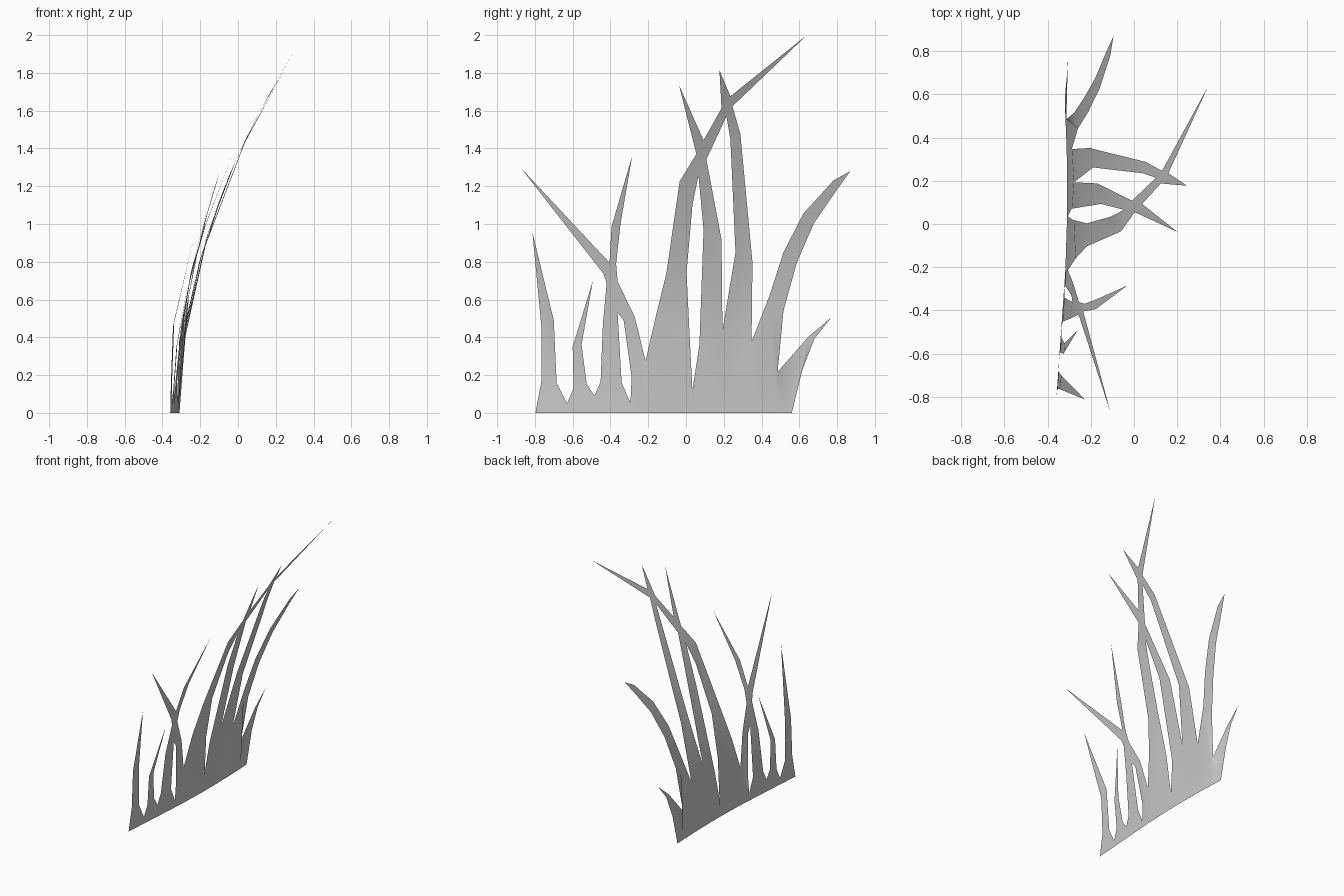
import bpy
import bmesh

cube = bpy.data.objects.get("Cube")
if cube:
    bpy.data.objects.remove(cube, do_unlink=True)

# One plain grey for the whole sheet
grey = bpy.data.materials.new("plain_grey")
grey.use_nodes = True
colour = (.6, .6, .6, 1)
grey.diffuse_color = colour
grey.node_tree.nodes["Principled BSDF"].inputs["Base Color"].default_value = colour

bm = bmesh.new()
shared_points = {}


def bent_vertex(point, bend):
    """Place a (y, z) outline point on the sheet that arches towards +x."""
    if point not in shared_points:
        y, z = point
        root_x = -.31 - .07 * max(0, -y - .1) - .04 * max(0, y - .3)
        shared_points[point] = bm.verts.new((root_x + bend * z * z, y, z))
    return shared_points[point]


def add_blade(outline, bend, rooted=True):
    """Fill an outline running up the left edge and down the right edge."""
    points = list(outline)
    if rooted:
        points = [(points[0][0], 0)] + points + [(points[-1][0], 0)]
    points = list(dict.fromkeys(points))
    corners = [bent_vertex(point, bend) for point in reversed(points)]
    bm.faces.new(corners)


# Valleys between neighbouring blades
valley_a = (-.63, .05)
valley_b = (-.485, .09)
valley_c = (-.294, .053)
valley_d = (-.214, .276)
valley_e = (.034, .12)
valley_f = (.193, .435)
valley_g = (.347, .377)
valley_h = (.485, .217)

# Corners where blades cross: low, left, right, top
short_low, short_left = (-.362, .53), (-.42, .685)
short_right, short_top = (-.362, .695), (-.405, .795)
mid_low, mid_left = (.066, 1.257), (.055, 1.37)
mid_right, mid_top = (.108, 1.342), (.093, 1.443)
high_low, high_left = (.214, 1.57), (.188, 1.613)
high_right, high_top = (.246, 1.623), (.235, 1.676)

# Front edge blade: upright stem and leaning tip
stem_left, stem_right = (-.765, .45), (-.7, .49)
add_blade([(-.797, 0), (-.765, .17), stem_left, stem_right,
           (-.685, .16), valley_a], .06)
add_blade([stem_left, (-.813, .955), stem_right], .145, rooted=False)

# Small blade
add_blade([valley_a, (-.595, .13), (-.6, .35), (-.493, .7),
           (-.553, .36), (-.526, .155), valley_b], .155)

# Short crossing pair
add_blade([valley_b, (-.452, .165), (-.44, .47), short_left,
           short_low, (-.341, .16), valley_c], .155)
add_blade([valley_c, (-.288, .19), (-.33, .49), short_low, short_left,
           (-.437, .737), (-.877, 1.3), short_top, short_right,
           (-.272, .51), valley_d], .152)
add_blade([short_top, (-.394, .987), (-.285, 1.36), (-.347, 1),
           (-.37, .79), short_right], .158, rooted=False)

# Tallest blade: broad foot, then a sweep across two others
foot_left, foot_right = (-.16, .51), (.018, .43)
add_blade([valley_d, foot_left, foot_right, valley_e], .167)
add_blade([foot_left, (-.103, .743), (-.034, 1.225), mid_left, mid_top,
           high_left, high_top, (.64, 2), high_right, high_low,
           mid_right, mid_low, (.034, 1.1), (.003, .743), foot_right],
          .167, rooted=False)

# Two tall blades with tips beyond the crossings
add_blade([valley_e, (.071, .36), (.093, .97), mid_low, mid_right,
           (.188, .918), valley_f], .167)
add_blade([mid_left, (-.037, 1.735), mid_top], .17, rooted=False)
add_blade([valley_f, (.262, .85), (.235, 1.45), high_low, high_right,
           (.288, 1.475), (.352, .796), valley_g], .167)
add_blade([high_left, (.177, 1.815), high_top], .169, rooted=False)

# Low rear blade, then the curved rear blade rising from its valley
add_blade([valley_h, (.648, .403), (.77, .506), (.68, .393),
           (.616, .228), (.56, 0)], .09)
add_blade([valley_g, (.442, .62), (.516, .85), (.622, 1.056), (.78, 1.23),
           (.87, 1.28), (.8, 1.183), (.675, 1), (.585, .79),
           (.516, .54), valley_h], .145)

# Triangulate the bent outlines and make the object
bmesh.ops.triangulate(bm, faces=bm.faces[:])
bm.normal_update()
mesh = bpy.data.meshes.new("grass_blades")
bm.to_mesh(mesh)
bm.free()
mesh.materials.append(grey)
mesh.shade_smooth()
grass = bpy.data.objects.new("grass_blades", mesh)
bpy.context.collection.objects.link(grass)
